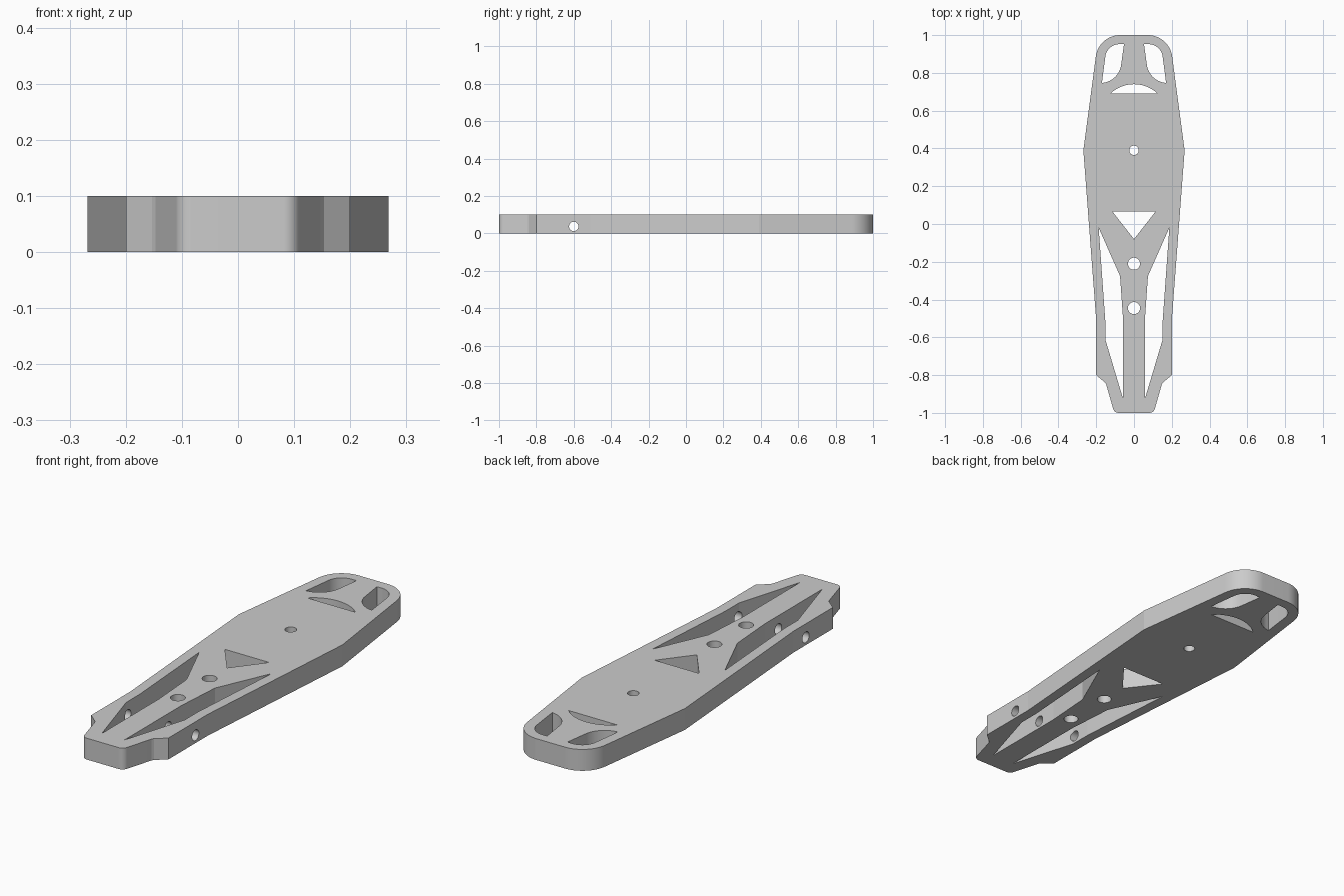
import bpy, bmesh, math
from mathutils import Vector, Matrix

cube = bpy.data.objects.get("Cube")
if cube:
    bpy.data.objects.remove(cube, do_unlink=True)

HEIGHT = 0.1
STEP = math.radians(3)

grey = bpy.data.materials.new("light grey")
grey.use_nodes = True
grey.diffuse_color = (0.6, 0.6, 0.6, 1)
grey.node_tree.nodes["Principled BSDF"].inputs["Base Color"].default_value = (0.6, 0.6, 0.6, 1)


def rounded(corners):
    """Closed outline from (x, y, radius) corners, filleted where radius > 0."""
    pts = []
    for i, (x, y, r) in enumerate(corners):
        p = Vector((x, y))
        if r == 0:
            pts.append(p)
            continue
        a = (Vector(corners[i - 1][:2]) - p).normalized()
        b = (Vector(corners[(i + 1) % len(corners)][:2]) - p).normalized()
        half = a.angle(b) / 2
        centre = p + (a + b).normalized() * r / math.sin(half)
        start = p + a * r / math.tan(half) - centre
        sweep = math.pi - 2 * half
        turn = -1 if a.x * b.y - a.y * b.x > 0 else 1
        n = math.ceil(sweep / STEP)
        for k in range(n + 1):
            pts.append(centre + Matrix.Rotation(turn * sweep * k / n, 2) @ start)
    return pts


def mirrored(pts):
    return [Vector((-p.x, p.y)) for p in reversed(pts)]


def circle(x, y, r):
    return [Vector((x + r * math.cos(k * STEP), y + r * math.sin(k * STEP))) for k in range(120)]


def prism(name, pts, z0, z1):
    bm = bmesh.new()
    face = bm.faces.new([bm.verts.new((p.x, p.y, z0)) for p in pts])
    top = bmesh.ops.extrude_face_region(bm, geom=[face])["geom"]
    bmesh.ops.translate(bm, vec=(0, 0, z1 - z0),
                        verts=[v for v in top if isinstance(v, bmesh.types.BMVert)])
    bmesh.ops.recalc_face_normals(bm, faces=bm.faces)
    mesh = bpy.data.meshes.new(name)
    bm.to_mesh(mesh)
    bm.free()
    mesh.materials.append(grey)
    obj = bpy.data.objects.new(name, mesh)
    bpy.context.collection.objects.link(obj)
    return obj


# Tapered plate with rounded back corners and a stepped nose
half_outline = rounded([(0, -1, 0), (0.104, -1, 0.03), (0.147, -0.85, 0), (0.153, -0.84, 0),
                        (0.2, -0.8, 0), (0.2, -0.51, 0), (0.268, 0.39, 0),
                        (0.187, 1, 0.13), (0, 1, 0)])
plate = prism("chassis_plate", half_outline + mirrored(half_outline)[1:-1], 0, HEIGHT)

# Long side slots and curved back windows, one per side
long_slot = rounded([(0.187, -0.02, 0), (0.152, -0.51, 0), (0.152, -0.61, 0),
                     (0.058, -0.925, 0), (0.058, -0.5, 0), (0.074, -0.275, 0)])
back_window = rounded([(0.053, 0.952, 0), (0.143, 0.952, 0.075),
                       (0.17, 0.746, 0), (0.079, 0.765, 0.11)])

# Shallow arched window: chord with a circular top
chord, rise, base = 0.125, 0.05, 0.69
radius = (chord ** 2 + rise ** 2) / (2 * rise)
spread = math.asin(chord / radius)
arch = []
for k in range(33):
    t = spread * (1 - k / 16)
    arch.append(Vector((radius * math.sin(t), base + rise - radius + radius * math.cos(t))))

triangle = rounded([(-0.115, 0.067, 0), (0, -0.08, 0), (0.115, 0.067, 0)])

openings = [long_slot, mirrored(long_slot), back_window, mirrored(back_window), arch, triangle,
            circle(0, 0.39, 0.025), circle(0, -0.21, 0.032), circle(0, -0.445, 0.032)]
cutters = [prism("opening_cutter", pts, -0.1, 0.2) for pts in openings]

# Cross hole drilled through both rails and the spine
drill = prism("cross_hole_cutter", circle(0, 0, 0.025), -0.4, 0.4)
drill.data.transform(Matrix.Translation((0, -0.6, 0.037)) @ Matrix.Rotation(math.pi / 2, 4, "Y"))
cutters.append(drill)

bpy.ops.object.select_all(action="DESELECT")
bpy.context.view_layer.objects.active = plate
plate.select_set(True)
for cutter in cutters:
    cutter.hide_render = True
    cut = plate.modifiers.new("cut", "BOOLEAN")
    cut.operation = "DIFFERENCE"
    cut.solver = "EXACT"
    cut.object = cutter
    bpy.ops.object.modifier_apply(modifier=cut.name)
    bpy.data.objects.remove(cutter, do_unlink=True)

bpy.ops.object.shade_smooth_by_angle(angle=math.radians(4))
